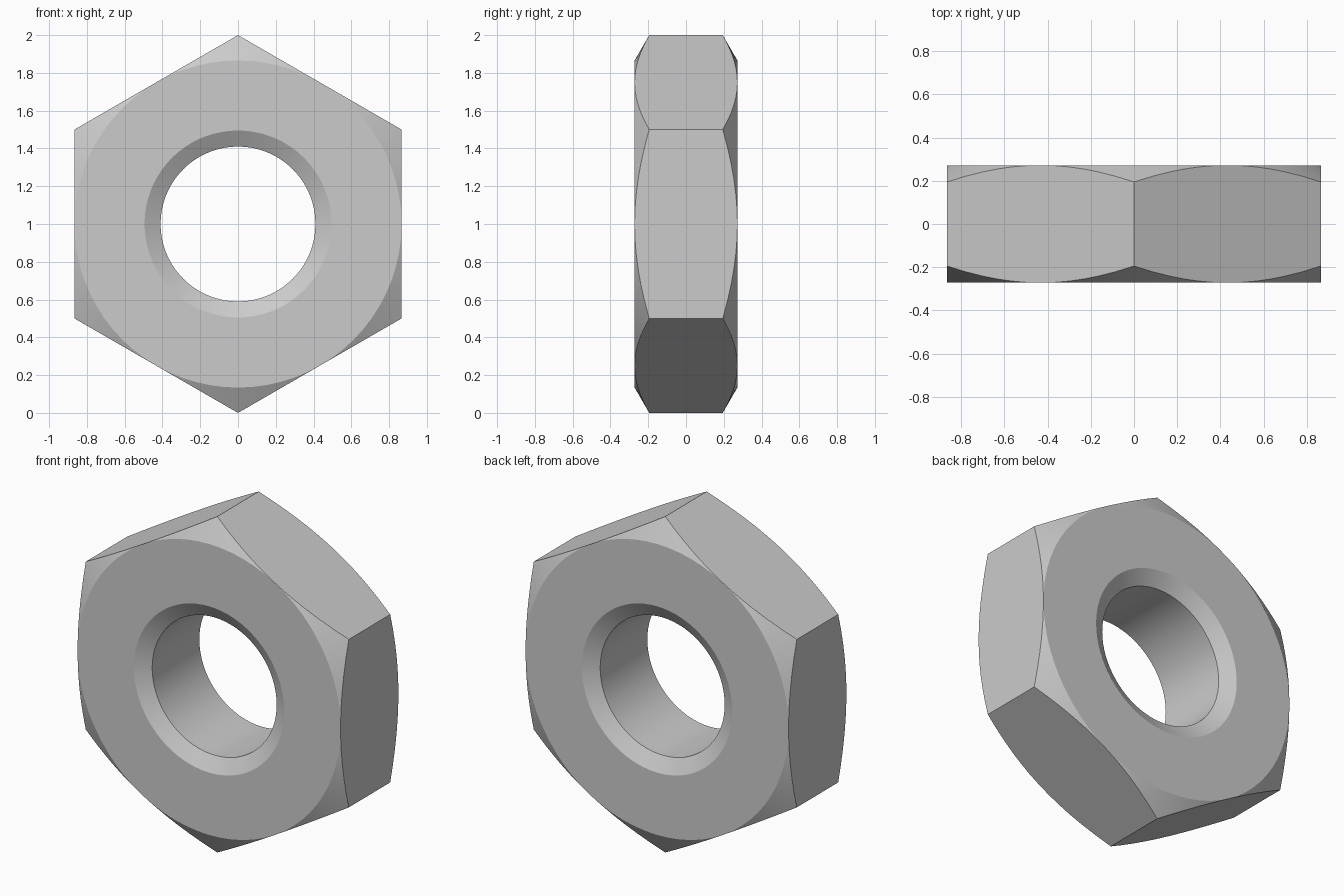
import bpy, bmesh
from math import cos, sin, tan, pi, radians

if "Cube" in bpy.data.objects:
    bpy.data.objects.remove(bpy.data.objects["Cube"])

SEGMENTS = 72                 # multiple of 12: corners and side middles land on vertices
HALF = 0.272                  # half thickness along y
APOTHEM = cos(pi / 6)         # corner radius is 1
BORE, MOUTH, SINK = 0.41, 0.495, 0.05
SLOPE = tan(radians(30))      # corner chamfer


def section(angle):
    """Closed radius / y cross-section of the nut at one angle around its axis."""
    side = (angle + pi / 6) % (pi / 3) - pi / 6   # offset from nearest corner
    hex_r = APOTHEM / cos(pi / 6 - abs(side))
    edge = HALF - (hex_r - APOTHEM) * SLOPE
    half = [(BORE, HALF - SINK), (MOUTH, HALF), (APOTHEM, HALF), (hex_r, edge)]
    return half + [(r, -y) for r, y in reversed(half)]


# hex nut: sweep the cross-section around the y axis
bm = bmesh.new()
rings = []
for i in range(SEGMENTS):
    a = 2 * pi * i / SEGMENTS
    rings.append([bm.verts.new((r * sin(a), y, 1 + r * cos(a))) for r, y in section(a)])
for i in range(SEGMENTS):
    a, b = rings[i], rings[(i + 1) % SEGMENTS]
    for j in range(len(a)):
        k = (j + 1) % len(a)
        bm.faces.new((a[j], a[k], b[k], b[j]))

# close the points where the chamfer vanishes at the middle of each side
bmesh.ops.remove_doubles(bm, verts=bm.verts, dist=1e-4)
bmesh.ops.recalc_face_normals(bm, faces=bm.faces)
mesh = bpy.data.meshes.new("hex_nut")
bm.to_mesh(mesh)
bm.free()

nut = bpy.data.objects.new("hex_nut", mesh)
bpy.context.collection.objects.link(nut)
bpy.context.view_layer.objects.active = nut
nut.select_set(True)
bpy.ops.object.shade_smooth_by_angle(angle=radians(15))
